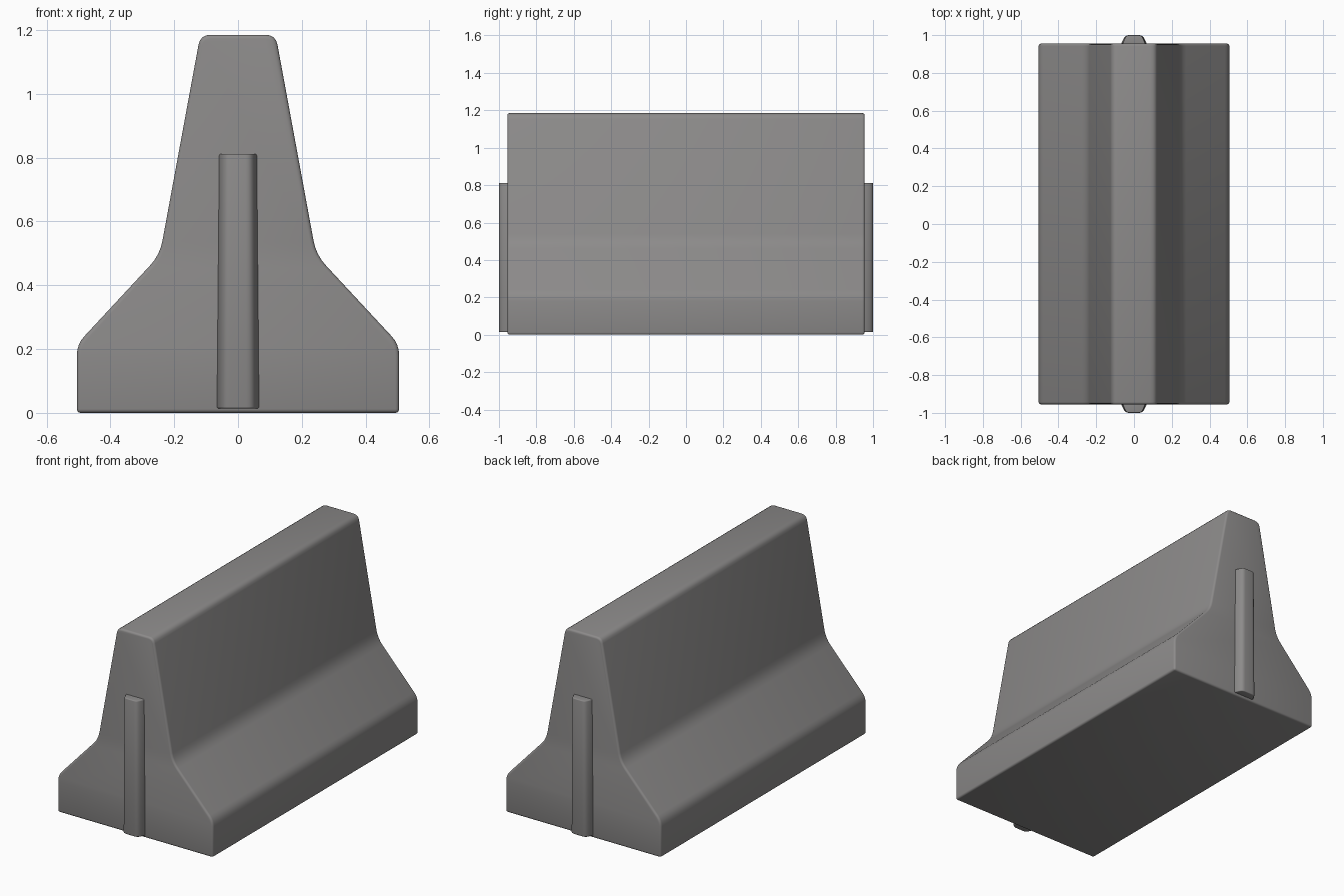
import bpy, bmesh
from mathutils import Vector

if "Cube" in bpy.data.objects:
    bpy.data.objects.remove(bpy.data.objects["Cube"])

concrete = bpy.data.materials.new("concrete grey")
concrete.diffuse_color = (0.265, 0.258, 0.256, 1)
concrete.use_nodes = True
concrete.node_tree.nodes["Principled BSDF"].inputs["Base Color"].default_value = concrete.diffuse_color


def rounded(corners, steps=4):
    """Closed outline from (a, b, cut) corners, each corner rounded by its cut length."""
    out, n = [], len(corners)
    for i, (a, b, cut) in enumerate(corners):
        p = Vector((a, b))
        if cut == 0:
            out.append(p)
            continue
        prev = Vector(corners[i - 1][:2])
        nxt = Vector(corners[(i + 1) % n][:2])
        s = p + (prev - p).normalized() * cut
        e = p + (nxt - p).normalized() * cut
        for k in range(steps + 1):
            t = k / steps
            out.append(s * (1 - t) ** 2 + p * 2 * t * (1 - t) + e * t * t)
    return out


def mirrored(half):
    """Full corner list from the right half, going round the outline."""
    return half + [(-a, b, c) for a, b, c in reversed(half)]


def loft(name, ring_a, ring_b, bevel, mirror=False):
    """Solid between two matching rings, with softened end edges."""
    bm = bmesh.new()
    a = [bm.verts.new(p) for p in ring_a]
    b = [bm.verts.new(p) for p in ring_b]
    n = len(a)
    for i in range(n):
        j = (i + 1) % n
        bm.faces.new((a[i], a[j], b[j], b[i]))
    bm.faces.new(a[::-1])
    bm.faces.new(b)
    bmesh.ops.recalc_face_normals(bm, faces=bm.faces[:])
    me = bpy.data.meshes.new(name)
    bm.to_mesh(me)
    bm.free()
    me.materials.append(concrete)
    me.shade_smooth()
    ob = bpy.data.objects.new(name, me)
    bpy.context.collection.objects.link(ob)
    if mirror:
        m = ob.modifiers.new("Mirror", 'MIRROR')
        m.use_axis = (False, True, False)
    bv = ob.modifiers.new("Bevel", 'BEVEL')
    bv.width, bv.segments = bevel, 3
    bv.limit_method, bv.angle_limit = 'ANGLE', 1.0
    return ob


# Barrier body: stepped wall profile swept along y
wall = rounded(mirrored([(0.505, 0.0, 0), (0.505, 0.215, 0.035),
                         (0.245, 0.495, 0.045), (0.118, 1.185, 0.032)]))
loft("barrier_body",
     [(p.x, -0.955, p.y) for p in wall],
     [(p.x, 0.955, p.y) for p in wall], 0.012)

# Interlocking end tongues: rounded, slightly tapering ribs on both ends
rib = rounded(mirrored([(0.066, -0.94, 0), (0.066, -0.958, 0),
                        (0.046, -1.0, 0.02)]))
loft("end_tongue",
     [(p.x, p.y, 0.014) for p in rib],
     [(p.x * 0.89, p.y, 0.812) for p in rib], 0.005, mirror=True)
